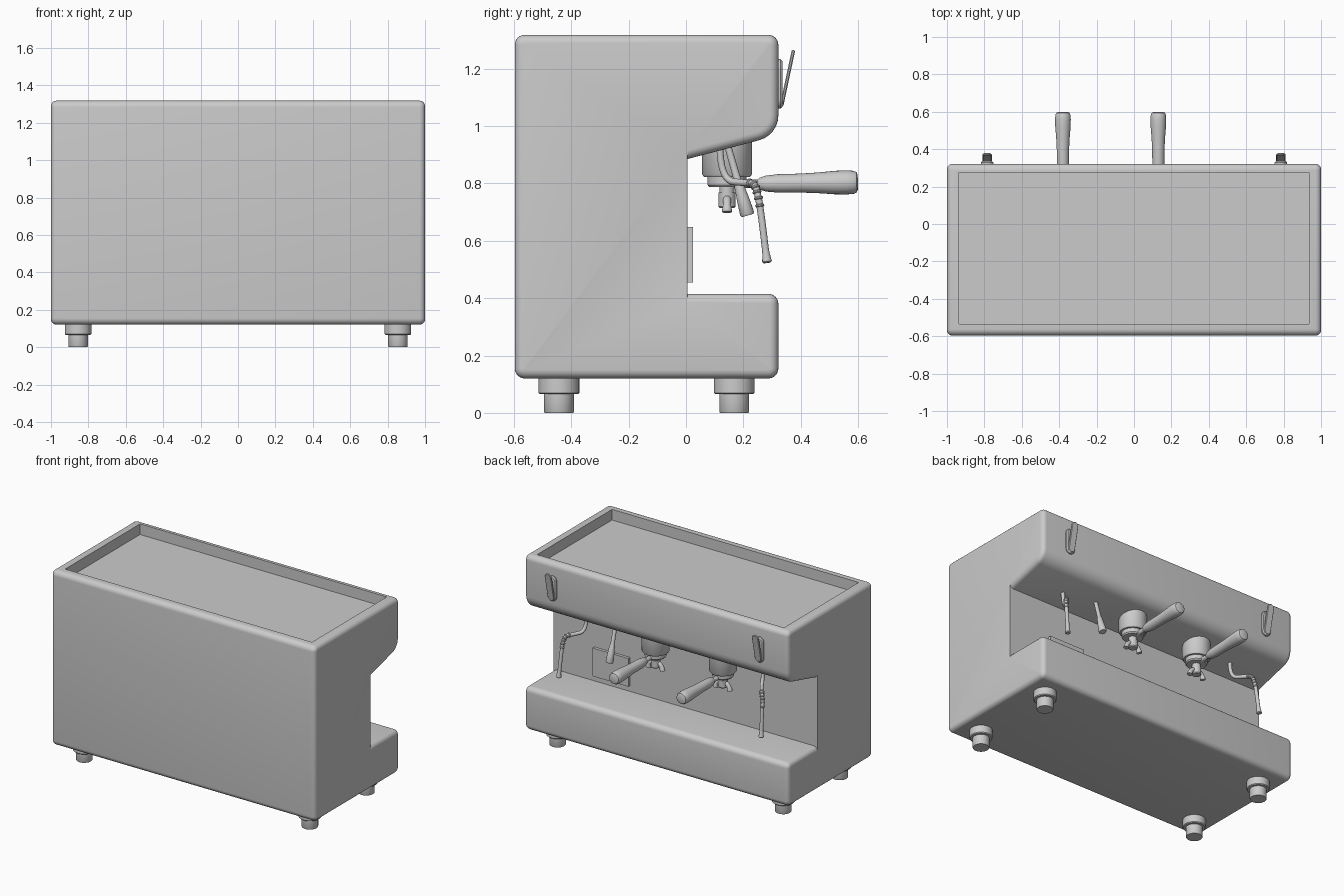
import bpy, bmesh
from math import sin, cos, pi, tan, radians
from mathutils import Vector, Matrix

if "Cube" in bpy.data.objects:
    bpy.data.objects.remove(bpy.data.objects["Cube"])


def finish(name, bm):
    bmesh.ops.recalc_face_normals(bm, faces=bm.faces)
    me = bpy.data.meshes.new(name)
    bm.to_mesh(me)
    bm.free()
    ob = bpy.data.objects.new(name, me)
    bpy.context.collection.objects.link(ob)
    return ob


def bridge(bm, rings):
    n = len(rings[0])
    for a, b in zip(rings, rings[1:]):
        for i in range(n):
            j = (i + 1) % n
            bm.faces.new((a[i], a[j], b[j], b[i]))
    bm.faces.new(rings[0])
    bm.faces.new(rings[-1])


def sweep(name, pts, radii, sides=24):
    """Round section of changing radius carried along a path."""
    bm = bmesh.new()
    pts = [Vector(p) for p in pts]
    old, frame, rings = Vector((0, 0, 1)), Matrix.Identity(3), []
    for i, p in enumerate(pts):
        t = (pts[min(i + 1, len(pts) - 1)] - pts[max(i - 1, 0)]).normalized()
        frame = old.rotation_difference(t).to_matrix() @ frame
        old = t
        rings.append([bm.verts.new(p + frame @ Vector((radii[i] * cos(2 * pi * k / sides),
                                                       radii[i] * sin(2 * pi * k / sides), 0)))
                      for k in range(sides)])
    bridge(bm, rings)
    return finish(name, bm)


def lathe(name, x, y, prof, sides=40):
    return sweep(name, [(x, y, z) for r, z in prof], [r for r, z in prof], sides)


def smooth_path(pts, n=5):
    """Catmull-Rom curve through the points."""
    v = [Vector(p) for p in pts]
    v = [2 * v[0] - v[1]] + v + [2 * v[-1] - v[-2]]
    out = []
    for a, b, c, d in zip(v, v[1:], v[2:], v[3:]):
        for k in range(n):
            t = k / n
            out.append(0.5 * (2 * b + (c - a) * t + (2 * a - 5 * b + 4 * c - d) * t * t
                              + (3 * b - a - 3 * c + d) * t ** 3))
    return out + [v[-2]]


def pill(name, loc, w, h, d, tilt=0):
    """Upright plate with round ends."""
    bm = bmesh.new()
    r = w / 2
    e = d * 0.3
    rings = []
    for y, s in ((-d / 2, e), (-d / 2 + e, 0), (d / 2 - e, 0), (d / 2, e)):
        ring = []
        for k in range(26):
            a = pi * (k if k < 13 else k - 1) / 12
            off = (h / 2 - r) * (1 if k < 13 else -1)
            ring.append(bm.verts.new(((r - s) * cos(a), y, (r - s) * sin(a) + off)))
        rings.append(ring)
    bridge(bm, rings)
    bm.transform(Matrix.Translation(loc) @ Matrix.Rotation(tilt, 4, 'X'))
    return finish(name, bm)


def box(name, lo, hi):
    bm = bmesh.new()
    bmesh.ops.create_cube(bm, size=1)
    lo, hi = Vector(lo), Vector(hi)
    for v in bm.verts:
        v.co = (lo + hi) / 2 + v.co * (hi - lo)
    return finish(name, bm)


# Body: C-shaped side profile (y, z, fillet radius) with rounded side edges
B = 0.035
corners = [(-0.597, 0.12, B), (0.322, 0.12, B), (0.322, 0.415, B), (0.005, 0.415, 0),
           (0.005, 0.885, 0), (0.322, 0.968, 0.09), (0.322, 1.318, B), (-0.597, 1.318, B)]
profile = []
for i, (y, z, r) in enumerate(corners):
    p = Vector((y, z))
    if not r:
        profile.append((p, Vector((0, -1 if z < 0.6 else 1))))
        continue
    u = (Vector(corners[i - 1][:2]) - p).normalized()
    w = (Vector(corners[(i + 1) % len(corners)][:2]) - p).normalized()
    half = u.angle(w) / 2
    c = p + (u + w).normalized() * r / sin(half)
    s = (p + u * r / tan(half) - c).normalized()
    e = (p + w * r / tan(half) - c).normalized()
    full = s.angle(e)
    for k in range(7):
        a = full * k / 6
        n = (s * sin(full - a) + e * sin(a)) / sin(full)
        profile.append((c + n * r, -n))
bm = bmesh.new()
R = 0.03
angles = [pi / 2 * k / 5 for k in range(6)]
stations = [(-1 + R * (1 - sin(a)), R * (1 - cos(a))) for a in reversed(angles)]
stations += [(-x, d) for x, d in reversed(stations)]
bridge(bm, [[bm.verts.new((x, p.x + n.x * d, p.y + n.y * d)) for p, n in profile]
            for x, d in stations])
bmesh.ops.recalc_face_normals(bm, faces=bm.faces)

# Cup tray recess in the top
top = max((f for f in bm.faces if f.normal.z > 0.99), key=lambda f: f.calc_area()
          * (f.calc_center_median().z > 1.2))
for zz in (1.318, 1.245):
    bmesh.ops.inset_individual(bm, faces=[top], thickness=0.005)
    for v in top.verts:
        v.co = (0.935 if v.co.x > 0 else -0.935, 0.275 if v.co.y > 0 else -0.535, zz)
finish("body", bm)

# Feet
for x in (-0.855, 0.855):
    for y in (-0.443, 0.168):
        lathe("foot", x, y, [(0.05, 0), (0.052, 0.004), (0.052, 0.065), (0.066, 0.065),
                             (0.071, 0.07), (0.071, 0.13)])

# Panel on the back wall
box("wall_panel", (0.42, 0.0, 0.455), (0.69, 0.025, 0.648))

# Brew groups with filter holders
for x in (-0.38, 0.13):
    y = 0.143
    lathe("brew_group", x, y, [(0.087, 0.97), (0.087, 0.832), (0.08, 0.822), (0.068, 0.822),
                               (0.068, 0.795), (0.062, 0.787), (0.026, 0.787), (0.026, 0.768),
                               (0.03, 0.768), (0.03, 0.72), (0.025, 0.714)])
    for s in (-1, 1):
        sweep("spout", smooth_path([(x, y, 0.75), (x + s * 0.03, y, 0.742),
                                    (x + s * 0.047, y, 0.722), (x + s * 0.053, y, 0.7)], 3),
              [0.014] * 7 + [0.016, 0.017, 0.017], 16)
    prof = [(0.19, 0.015), (0.25, 0.015), (0.255, 0.02), (0.28, 0.028), (0.32, 0.032),
            (0.4, 0.033), (0.46, 0.036), (0.52, 0.041), (0.56, 0.042), (0.585, 0.04),
            (0.595, 0.035), (0.599, 0.025)]
    sweep("filter_handle", [(x, py, 0.798 + 0.015 * (py - 0.19)) for py, r in prof],
          [r for py, r in prof])

# Hot water spout
prof = [(0, 0.012), (0.55, 0.013), (0.6, 0.017), (0.8, 0.022), (0.97, 0.025), (1, 0.021)]
a, b = Vector((0.43, 0.14, 0.95)), Vector((0.43, 0.215, 0.688))
sweep("water_spout", [a.lerp(b, t) for t, r in prof], [r for t, r in prof])

for s in (-1, 1):
    # Steam wands, bent outwards, with joint rings and a flared tip
    path = smooth_path([(s * 0.67, 0.115, 0.96), (s * 0.67, 0.125, 0.86), (s * 0.68, 0.15, 0.812),
                        (s * 0.71, 0.195, 0.803), (s * 0.74, 0.235, 0.797),
                        (s * 0.755, 0.25, 0.76), (s * 0.76, 0.262, 0.69), (s * 0.765, 0.277, 0.57)])
    sweep("steam_wand", path, [0.012] * len(path), 16)
    for k in range(18, 29, 2):
        d = (path[k + 1] - path[k]).normalized() * 0.005
        sweep("wand_ring", [path[k] - d, path[k] - d * 0.4, path[k] + d * 0.4, path[k] + d],
              [0.013, 0.016, 0.016, 0.013], 16)
    tip = Vector((s * 0.768, 0.283, 0.523))
    sweep("wand_tip", [path[-1].lerp(tip, t) for t in (0, 0.3, 0.9, 1)],
          [0.012, 0.013, 0.017, 0.012], 16)
    # Steam levers on the upper fascia
    pill("lever_plate", (s * 0.785, 0.325, 1.147), 0.066, 0.172, 0.022)
    pill("steam_lever", (s * 0.785, 0.354, 1.167), 0.05, 0.2, 0.012, radians(-12))

# Smooth shading with sharp edges kept
bpy.ops.object.select_all(action='SELECT')
bpy.context.view_layer.objects.active = bpy.data.objects["body"]
bpy.ops.object.shade_smooth_by_angle(angle=radians(35))
